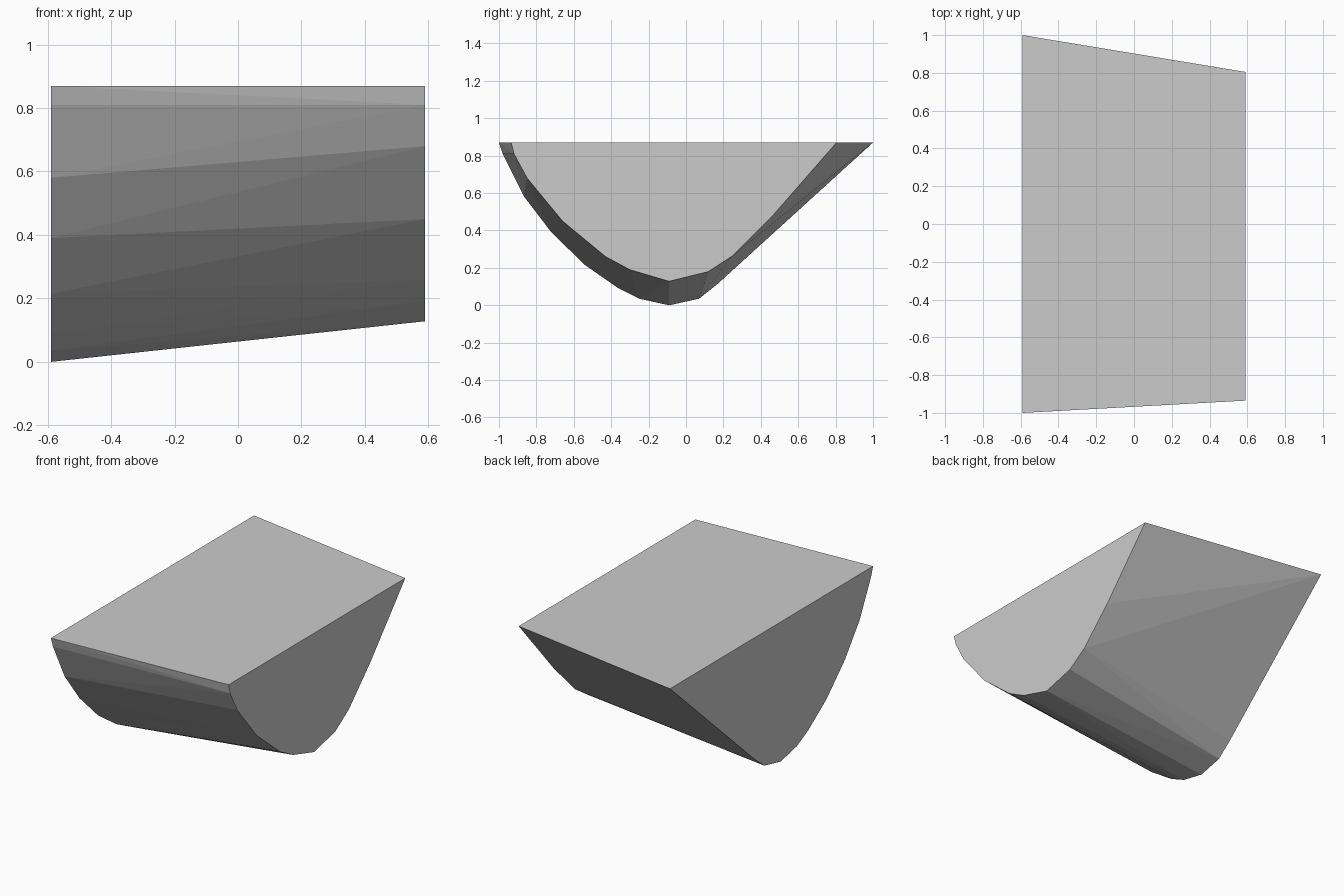
import bpy
import bmesh

cube = bpy.data.objects.get("Cube")
if cube:
    bpy.data.objects.remove(cube, do_unlink=True)

# Single plain grey
grey = bpy.data.materials.new("plain_grey")
grey.use_nodes = True
colour = (0.6, 0.6, 0.6, 1)
grey.diffuse_color = colour
grey.node_tree.nodes["Principled BSDF"].inputs["Base Color"].default_value = colour

# End cross-sections as (y, z), from the front rim round the keel to the back rim
HALF_WIDTH = 0.59
large_end = [(-1, .87), (-.98, .81), (-.865, .58), (-.72, .39), (-.54, .215),
             (-.36, .09), (-.25, .035), (-.09, 0), (.07, .035), (.17, .115),
             (1, .87)]
small_end = [(-.935, .87), (-.92, .81), (-.85, .68), (-.66, .45), (-.43, .26),
             (-.30, .19), (-.09, .128), (.12, .18), (.25, .265), (.46, .475),
             (.805, .87)]

# Faceted tapering block: the convex skin stretched between the two ends
bm = bmesh.new()
for x, profile in ((-HALF_WIDTH, large_end), (HALF_WIDTH, small_end)):
    for y, z in profile:
        bm.verts.new((x, y, z))
hull = bmesh.ops.convex_hull(bm, input=bm.verts)
unused = {v for v in hull["geom_interior"] + hull["geom_unused"]
          if isinstance(v, bmesh.types.BMVert)}
bmesh.ops.delete(bm, geom=list(unused), context="VERTS")

# Merge the flat top and ends into single faces
bmesh.ops.dissolve_limit(bm, angle_limit=0.005, verts=bm.verts, edges=bm.edges)
bmesh.ops.recalc_face_normals(bm, faces=bm.faces)

mesh = bpy.data.meshes.new("tapered_block")
bm.to_mesh(mesh)
bm.free()
mesh.materials.append(grey)
block = bpy.data.objects.new("tapered_block", mesh)
bpy.context.collection.objects.link(block)
